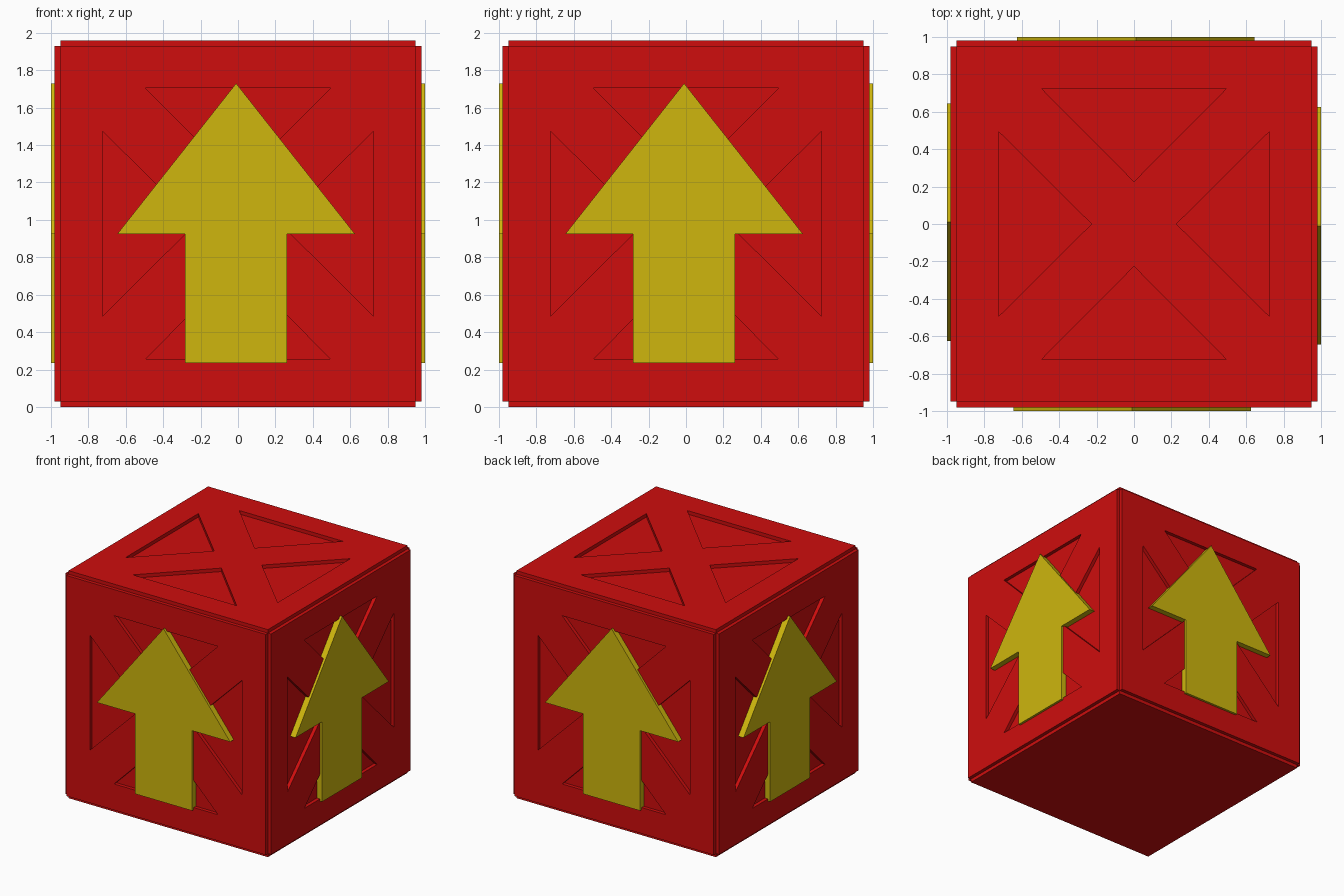
import bpy, bmesh, math
from mathutils import Matrix, Vector

if "Cube" in bpy.data.objects:
    bpy.data.objects.remove(bpy.data.objects["Cube"])

MID = 0.98     # height of the crate centre
CORE = 0.95    # half size of the core and depth of the recess floors
STEP = 0.03    # thickness of the raised panels


def material(name, rgb):
    m = bpy.data.materials.new(name)
    m.diffuse_color = (*rgb, 1)
    m.use_nodes = True
    m.node_tree.nodes["Principled BSDF"].inputs["Base Color"].default_value = m.diffuse_color
    return m


red = material("red", (0.62, 0.004, 0.004))
yellow = material("yellow", (0.62, 0.47, 0.004))


def prism(bm, outline, inner, outer, turn):
    """Extrude a counter-clockwise (x, z) outline on the front side, then turn it."""
    face = bm.faces.new([bm.verts.new(turn @ Vector((x, -outer, z))) for x, z in outline])
    back = bm.faces.new([bm.verts.new(turn @ Vector((x, -inner, z))) for x, z in reversed(outline)])
    a, b = list(face.verts), list(back.verts)[::-1]
    for i in range(len(a)):
        j = (i + 1) % len(a)
        bm.faces.new((a[j], a[i], b[i], b[j]))


def finish(bm, name, mat):
    bmesh.ops.recalc_face_normals(bm, faces=bm.faces[:])
    bmesh.ops.translate(bm, verts=bm.verts[:], vec=(0, 0, MID))
    me = bpy.data.meshes.new(name)
    bm.to_mesh(me)
    bm.free()
    me.materials.append(mat)
    ob = bpy.data.objects.new(name, me)
    bpy.context.collection.objects.link(ob)
    return ob


sides = [Matrix.Rotation(i * math.pi / 2, 3, 'Z') for i in range(4)]
top = Matrix.Rotation(-math.pi / 2, 3, 'X')

# Crate body: a cube with every face raised, leaving notched edges
bm = bmesh.new()
bmesh.ops.create_cube(bm, size=2 * CORE)
raised = bmesh.ops.extrude_discrete_faces(bm, faces=bm.faces[:])["faces"]
for f in raised:
    n = f.calc_center_median().normalized()
    bmesh.ops.translate(bm, verts=f.verts[:], vec=n * STEP)
body = finish(bm, "crate_body", red)

# Four triangular recesses on each side and on the lid
bm = bmesh.new()
triangle = [(0, 0.227), (0.495, 0.725), (-0.495, 0.725)]
for turn in sides + [top]:
    for k in range(4):
        c, s = round(math.cos(k * math.pi / 2)), round(math.sin(k * math.pi / 2))
        prism(bm, [(c * x - s * z, s * x + c * z) for x, z in triangle], CORE, 1.05, turn)
cutter = finish(bm, "recess_cutter", red)
cutter.hide_render = True
cutter.hide_viewport = True
cut = body.modifiers.new("recesses", 'BOOLEAN')
cut.object = cutter
cut.operation = 'DIFFERENCE'
cut.solver = 'EXACT'

# Upright arrow on each of the four sides
arrow = [(-0.283, -0.745), (0.263, -0.745), (0.263, -0.055), (0.625, -0.055),
         (-0.01, 0.75), (-0.645, -0.055), (-0.283, -0.055)]
for name, turn in zip(("front", "right", "back", "left"), sides):
    bm = bmesh.new()
    prism(bm, arrow, CORE - 0.005, 1.0, turn)
    finish(bm, name + "_arrow", yellow)
